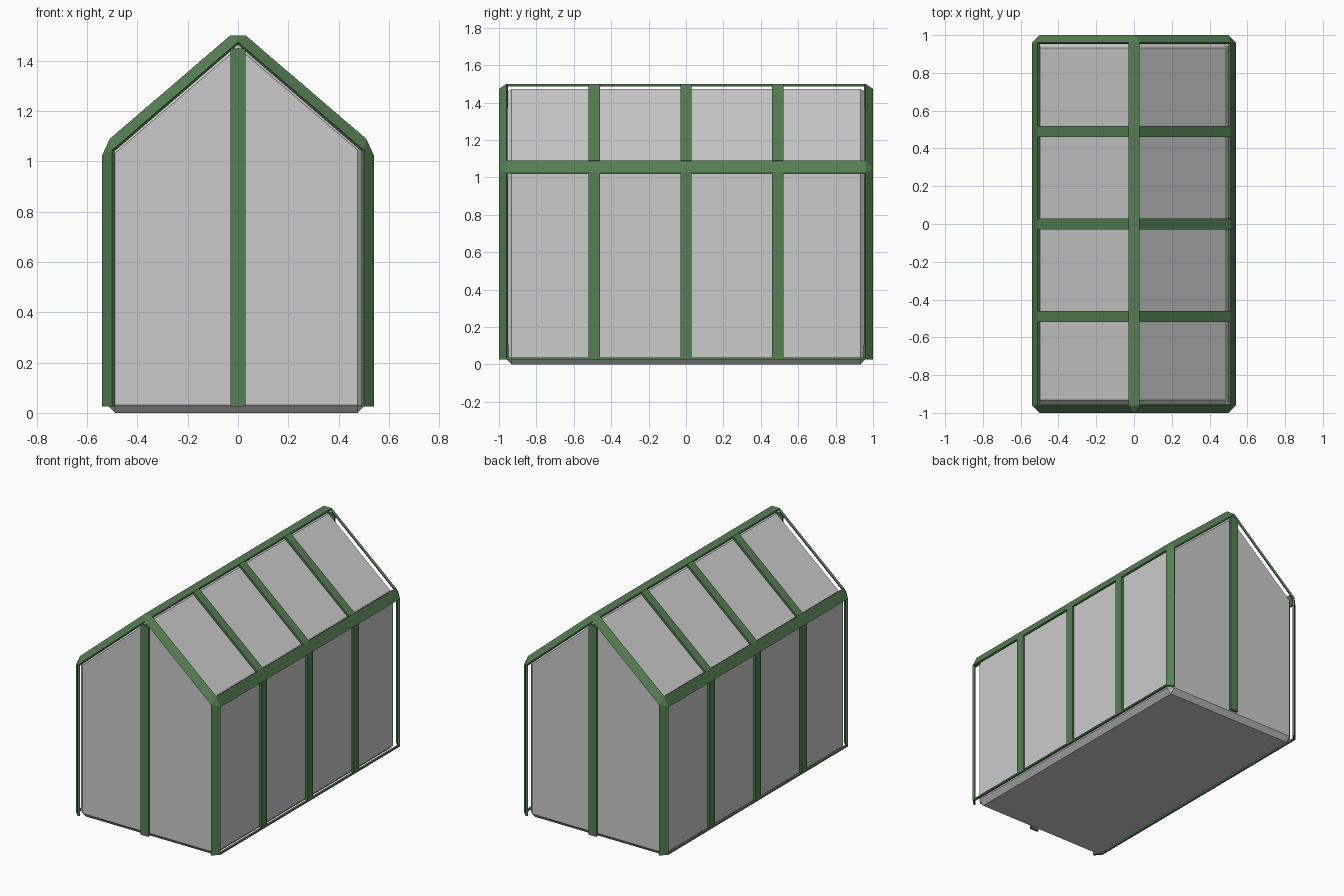
import bpy, bmesh
from mathutils import Vector

if "Cube" in bpy.data.objects:
    bpy.data.objects.remove(bpy.data.objects["Cube"])

green = bpy.data.materials.new("green_paint")
green.diffuse_color = (0.09, 0.21, 0.085, 1)
green.use_nodes = True
green.node_tree.nodes["Principled BSDF"].inputs["Base Color"].default_value = green.diffuse_color
THICK = 0.014


def add_object(name, bm, mat=None):
    bmesh.ops.recalc_face_normals(bm, faces=bm.faces[:])
    me = bpy.data.meshes.new(name)
    bm.to_mesh(me)
    bm.free()
    ob = bpy.data.objects.new(name, me)
    bpy.context.collection.objects.link(ob)
    if mat:
        me.materials.append(mat)
    return ob


def house_prism(profile, half_len):
    """Extrude an x-z profile along y."""
    bm = bmesh.new()
    face = bm.faces.new([bm.verts.new((x, -half_len, z)) for x, z in profile])
    ext = bmesh.ops.extrude_face_region(bm, geom=[face])
    moved = [v for v in ext["geom"] if isinstance(v, bmesh.types.BMVert)]
    bmesh.ops.translate(bm, verts=moved, vec=(0, 2 * half_len, 0))
    bmesh.ops.recalc_face_normals(bm, faces=bm.faces[:])
    return bm


def bar(name, corners, inward):
    """Flat bar: outer quad pushed inwards by the bar thickness."""
    bm = bmesh.new()
    face = bm.faces.new([bm.verts.new(c) for c in corners])
    ext = bmesh.ops.extrude_face_region(bm, geom=[face])
    moved = [v for v in ext["geom"] if isinstance(v, bmesh.types.BMVert)]
    bmesh.ops.translate(bm, verts=moved, vec=Vector(inward).normalized() * THICK)
    return add_object(name, bm, green)


# Glazed body: gabled block with chamfered edges
body = house_prism([(-0.52, 0), (0.507, 0), (0.507, 1.058),
                    (0, 1.493), (-0.52, 1.047)], 0.965)
bmesh.ops.bevel(body, geom=body.edges[:], offset=0.032, offset_type='OFFSET',
                segments=1, profile=0.5, affect='EDGES')
add_object("glazed_body", body)

# Outer frame: only the chamfer strips of a slightly larger gabled block
BASE, WALL, EAVE, RIDGE = 0.025, 0.54, 1.063, 1.526
bm = house_prism([(-WALL, BASE), (WALL, BASE), (WALL, EAVE),
                  (0, RIDGE), (-WALL, EAVE)], 1.0)
edges = [e for e in bm.edges if max(v.co.z for v in e.verts) > BASE + 0.1]
strips = set(bmesh.ops.bevel(bm, geom=edges, offset=0.04, offset_type='OFFSET',
                             segments=1, profile=0.5, affect='EDGES')["faces"])
bmesh.ops.delete(bm, geom=[f for f in bm.faces if f not in strips], context='FACES')
me = bpy.data.meshes.new("edge_frame")
bm.to_mesh(me)
bm.free()
frame = bpy.data.objects.new("edge_frame", me)
bpy.context.collection.objects.link(frame)
me.materials.append(green)
solid = frame.modifiers.new("thickness", 'SOLIDIFY')
solid.thickness = THICK
solid.offset = -1
solid.use_even_offset = True

# Wall and roof ribs at three stations on both sides
HW = 0.03
for s, side in ((-1, "left"), (1, "right")):
    for i, y in enumerate((-0.49, 0, 0.49)):
        a, b = y - HW, y + HW
        bar(f"{side}_wall_rib_{i + 1}",
            [(s * WALL, a, BASE), (s * WALL, b, BASE),
             (s * WALL, b, 1.025), (s * WALL, a, 1.025)], (-s, 0, 0))
        bar(f"{side}_roof_rib_{i + 1}",
            [(s * 0.51, a, 1.0887), (s * 0.51, b, 1.0887),
             (s * 0.03, b, 1.5003), (s * 0.03, a, 1.5003)], (-s * 0.65, 0, -0.76))
    # Thin base rail along each long side
    bar(f"{side}_base_rail",
        [(s * WALL, -0.96, BASE), (s * WALL, 0.96, BASE),
         (s * WALL, 0.96, 0.036), (s * WALL, -0.96, 0.036)], (-s, 0, 0))

# Centre posts on the two gables
for s, end in ((-1, "front"), (1, "back")):
    bar(f"{end}_centre_post",
        [(-HW, s, BASE), (HW, s, BASE), (HW, s, 1.448), (-HW, s, 1.448)], (0, -s, 0))
